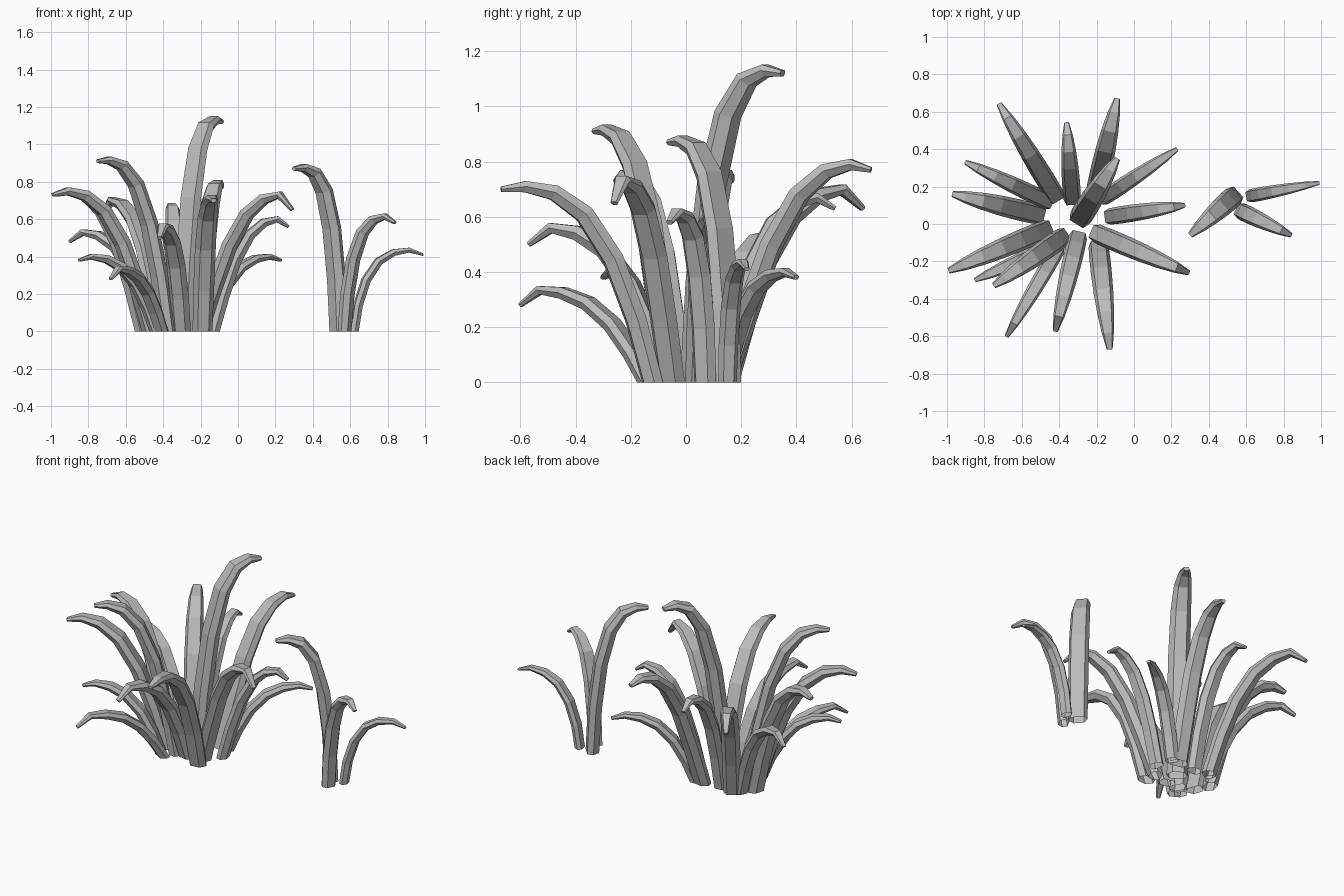
import bpy, bmesh, math
from mathutils import Vector

cube = bpy.data.objects.get("Cube")
if cube:
    bpy.data.objects.remove(cube)

grey = bpy.data.materials.new("leaf_grey")
grey.use_nodes = True
grey.diffuse_color = (0.5, 0.5, 0.5, 1)
grey.node_tree.nodes["Principled BSDF"].inputs["Base Color"].default_value = (0.5, 0.5, 0.5, 1)

# Shared arching shape: reach, rise and width along the blade
REACH = (0, 0.11, 0.26, 0.45, 0.65, 0.84, 1)
RISE = (0, 0.32, 0.63, 0.86, 0.97, 1, None)   # last one is the tip
WIDTH = (0.95, 1, 1, 0.94, 0.8, 0.58, 0.28)

# Six-sided section (across, through): broad inner face, narrower back
SECTION = ((1, 0), (0.7, 0.6), (-0.7, 0.6), (-1, 0), (-0.55, -0.65), (0.55, -0.65))


def blade(name, base, tip, peak, half_width, stiffness=1):
    """Tapered leaf that rises from base, arches over and droops to tip."""
    run = Vector((tip[0] - base[0], tip[1] - base[1], 0))
    side = Vector((-run.y, run.x, 0)).normalized()
    path = []
    for reach, rise in zip(REACH, RISE):
        point = Vector((base[0], base[1], 0)) + run * reach ** stiffness
        point.z = tip[2] if rise is None else peak * rise
        path.append(point)

    bm = bmesh.new()
    rings = []
    for i, point in enumerate(path):
        tangent = (path[min(i + 1, len(path) - 1)] - path[max(i - 1, 0)]).normalized()
        normal = tangent.cross(side)
        ring = []
        for across, through in SECTION:
            co = point + (side * across + normal * through) * half_width * WIDTH[i]
            if i == 0:   # the foot is cut level with the ground
                co -= tangent * (co.z / tangent.z)
            ring.append(bm.verts.new(co))
        rings.append(ring)
    for low, high in zip(rings, rings[1:]):
        for k in range(len(SECTION)):
            n = (k + 1) % len(SECTION)
            bm.faces.new((low[k], low[n], high[n], high[k]))
    bm.faces.new(rings[-1])   # closed tip, open foot
    bmesh.ops.recalc_face_normals(bm, faces=bm.faces)

    mesh = bpy.data.meshes.new(name)
    bm.to_mesh(mesh)
    bm.free()
    mesh.materials.append(grey)
    obj = bpy.data.objects.new(name, mesh)
    bpy.context.collection.objects.link(obj)


# Large clump: foot, tip, arch height, half width, stiffness
clump = [
    ((-0.42, 0.15), (-0.72, 0.64, 0.63), 0.70, 0.052, 0.95),
    ((-0.33, 0.13), (-0.36, 0.54, 0.63), 0.67, 0.048),
    ((-0.21, 0.14), (-0.09, 0.67, 0.77), 0.79, 0.056, 0.85),
    ((-0.16, 0.14), (0.23, 0.40, 0.38), 0.40, 0.042),
    ((-0.13, 0.04), (0.27, 0.10, 0.56), 0.60, 0.046, 0.92),
    ((-0.20, -0.05), (0.29, -0.26, 0.65), 0.73, 0.053, 0.85),
    ((-0.19, -0.12), (-0.13, -0.67, 0.70), 0.71, 0.056),
    ((-0.30, -0.07), (-0.42, -0.57, 0.50), 0.56, 0.052),
    ((-0.41, -0.14), (-0.68, -0.60, 0.28), 0.335, 0.042, 0.95),
    ((-0.38, -0.07), (-0.75, -0.33, 0.91), 0.915, 0.055),
    ((-0.44, -0.12), (-0.85, -0.30, 0.38), 0.40, 0.042),
    ((-0.47, -0.03), (-0.99, -0.25, 0.73), 0.75, 0.056, 0.93),
    ((-0.51, 0.05), (-0.97, 0.16, 0.73), 0.75, 0.056, 0.93),
    ((-0.46, 0.12), (-0.90, 0.33, 0.48), 0.53, 0.046),
    ((-0.29, 0.03), (-0.09, 0.35, 1.12), 1.13, 0.062, 1.2),
]

# Small clump standing apart
sprout = [
    ((0.535, 0.15), (0.30, -0.06, 0.87), 0.875, 0.057, 1.4),
    ((0.57, 0.07), (0.84, -0.06, 0.58), 0.615, 0.046, 1.3),
    ((0.62, 0.15), (0.99, 0.22, 0.41), 0.435, 0.036, 1.3),
]

for group, leaves in (("clump", clump), ("sprout", sprout)):
    for number, leaf in enumerate(leaves, 1):
        blade(f"{group}_leaf_{number}", *leaf)
